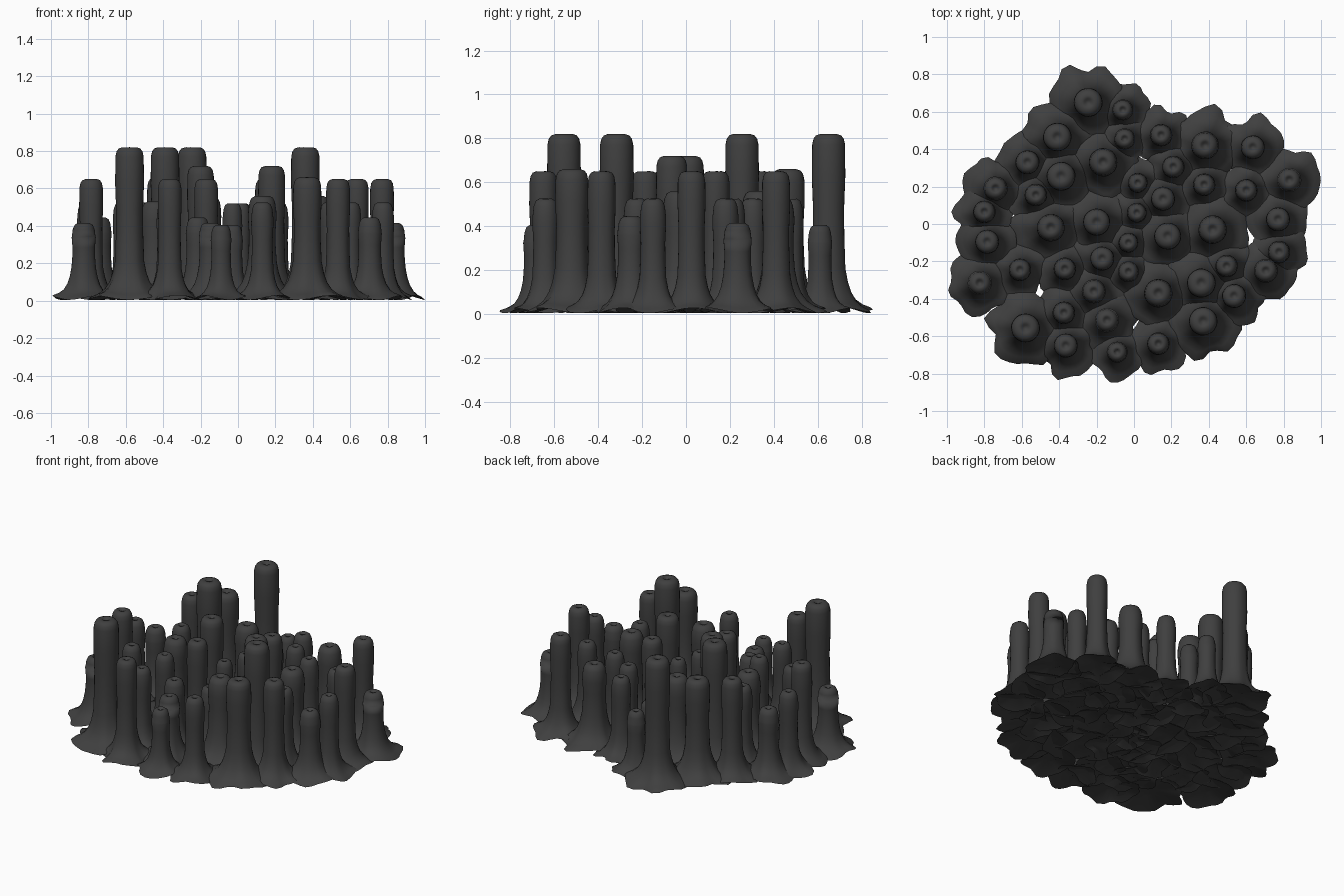
import bpy, bmesh, math, random

cube = bpy.data.objects.get("Cube")
if cube:
    bpy.data.objects.remove(cube, do_unlink=True)

random.seed(11)
SIDES = 28

stone = bpy.data.materials.new("charcoal_grey")
stone.use_nodes = True
grey = (0.05, 0.05, 0.05, 1)
stone.diffuse_color = grey
stone.node_tree.nodes["Principled BSDF"].inputs["Base Color"].default_value = grey


def profile(radius, height):
    """Rings from under the foot up to the dimpled tip: (radius, z, lobe strength)."""
    foot = radius * 2.6
    flare = radius / 0.075
    rings = [(foot * 0.28, 0.045, 0.5), (foot, 0.016, 1)]
    for share, z in ((0.96, 0.025), (0.8, 0.04), (0.65, 0.063), (0.53, 0.1), (0.45, 0.145), (0.39, 0.205)):
        rings.append((foot * share, z * flare, share ** 2))
    # stem, slightly waisted below the head
    neck = 0.205 * flare
    for t, share in ((0.25, 0.94), (0.45, 0.93), (0.68, 1)):
        rings.append((radius * share, neck + (height - neck) * t, 0.1))
    # rounded shoulder, then the small dimple
    dome = 1.7 if height < 0.6 else 1.1
    for share, drop in ((0.98, 0.045), (0.9, 0.02), (0.75, 0.006), (0.5, 0), (0.28, 0.001), (0.18, 0.012)):
        rings.append((radius * share, height - drop * dome, 0.03))
    return rings


def build_column(name, x, y, radius, height):
    bm = bmesh.new()
    waves = [(n, random.uniform(0, math.tau), random.uniform(0.02, 0.07)) for n in (2, 3, 5, 6, 8)]
    tilt = random.uniform(0, math.tau)
    loops = []
    for r, z, lobe in profile(radius, height):
        loop = []
        for i in range(SIDES):
            a = math.tau * i / SIDES
            wobble = sum(amp * math.sin(n * a + phase) for n, phase, amp in waves)
            rr = r * (1 + wobble * lobe)
            zz = z + 0.012 * lobe * math.sin(3 * a + tilt)
            loop.append(bm.verts.new((x + rr * math.cos(a), y + rr * math.sin(a), zz)))
        loops.append(loop)
    for low, high in zip(loops, loops[1:]):
        for i in range(SIDES):
            j = (i + 1) % SIDES
            bm.faces.new((low[i], low[j], high[j], high[i]))
    bm.faces.new(loops[0][::-1])
    bm.faces.new(loops[-1])
    bmesh.ops.recalc_face_normals(bm, faces=bm.faces)
    for face in bm.faces:
        face.smooth = True
    # keep the thin rim of the foot crisp
    for i in range(SIDES):
        bm.edges.get((loops[1][i], loops[1][(i + 1) % SIDES])).smooth = False
    mesh = bpy.data.meshes.new(name)
    bm.to_mesh(mesh)
    bm.free()
    mesh.materials.append(stone)
    obj = bpy.data.objects.new(name, mesh)
    bpy.context.collection.objects.link(obj)


def cluster(name, radius, height, spots):
    for i, (x, y) in enumerate(spots, 1):
        build_column(f"{name}_{i}", x, y, radius, height)


# Tallest columns
cluster("tallest_column", 0.077, 0.82, [(-.245, .65), (-.39, .255), (-.58, -.556), (.36, -.316)])
cluster("tall_column", 0.072, 0.72, [(-.2, .01), (.18, -.065)])

# Upper middle columns
cluster("thick_column", 0.076, 0.66, [(-.41, .465), (.37, -.52)])
cluster("slim_column", 0.064, 0.65, [
    (-.57, .33), (.155, .135), (.635, .41), (.77, .025),
    (-.785, -.095), (-.17, -.185), (.535, -.385), (-.365, -.65)])

# Lower middle columns
cluster("stout_column", 0.076, 0.56, [(-.165, .33), (.42, -.03), (.13, -.37)])
cluster("broad_column", 0.074, 0.53, [(-.445, -.02), (.38, .42)])
cluster("middle_column", 0.06, 0.525, [
    (-.525, .155), (-.8, .065), (-.61, -.245), (-.37, -.24), (-.375, -.475), (.13, -.64),
    (.495, -.225), (.775, -.15), (.6, .18), (.21, .305), (.145, .475), (.375, .21)])

# Short columns
cluster("low_column", 0.064, 0.445, [(-.74, .19), (.705, -.25), (-.215, -.36)])
cluster("stubby_column", 0.065, 0.415, [(-.825, -.315), (-.145, -.515), (.83, .235)])
cluster("thin_column", 0.053, 0.52, [(.02, .22), (.015, .06), (-.03, -.1)])
cluster("shortest_column", 0.056, 0.405, [(-.06, .61), (-.05, .455), (-.09, -.685), (-.03, -.255)])
